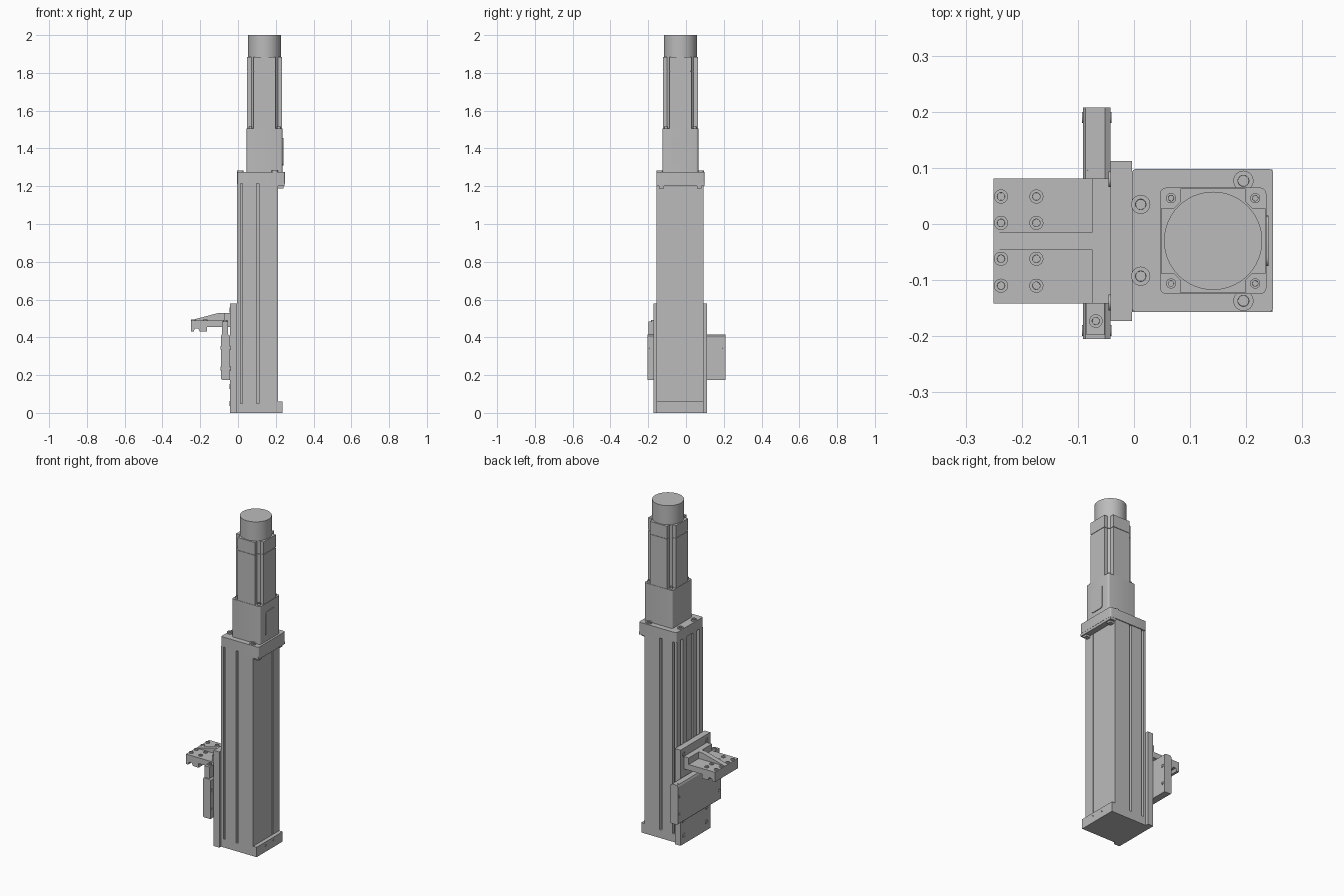
import bpy, bmesh, math
from mathutils import Matrix, Vector

cube = bpy.data.objects.get("Cube")
if cube:
    bpy.data.objects.remove(cube, do_unlink=True)

metal = bpy.data.materials.new("plain_grey")
metal.use_nodes = True
GREY = (0.5, 0.5, 0.5, 1)
metal.diffuse_color = GREY
metal.node_tree.nodes["Principled BSDF"].inputs["Base Color"].default_value = GREY


def finish(bm, name, smooth=False):
    bmesh.ops.recalc_face_normals(bm, faces=bm.faces)
    mesh = bpy.data.meshes.new(name)
    bm.to_mesh(mesh)
    bm.free()
    mesh.materials.append(metal)
    ob = bpy.data.objects.new(name, mesh)
    bpy.context.collection.objects.link(ob)
    if smooth:
        bpy.ops.object.select_all(action='DESELECT')
        ob.select_set(True)
        bpy.context.view_layer.objects.active = ob
        bpy.ops.object.shade_smooth_by_angle()
    return ob


def prism(name, pts, a, b, axis='z', round_by=0):
    """Extrude a 2D outline along z (outline xy), y (outline xz) or x (outline yz)."""
    place = {'z': lambda u, v, w: (u, v, w),
             'y': lambda u, v, w: (u, w, v),
             'x': lambda u, v, w: (w, u, v)}[axis]
    bm = bmesh.new()
    face = bm.faces.new([bm.verts.new(place(u, v, a)) for u, v in pts])
    side = Vector(place(0, 0, b - a))
    ext = bmesh.ops.extrude_face_region(bm, geom=[face], use_keep_orig=True)
    moved = [g for g in ext['geom'] if isinstance(g, bmesh.types.BMVert)]
    bmesh.ops.translate(bm, vec=side, verts=moved)
    if round_by:
        edges = [e for e in bm.edges
                 if (e.verts[0].co - e.verts[1].co).cross(side).length < 1e-7]
        bmesh.ops.bevel(bm, geom=edges, offset=round_by, segments=4,
                        profile=0.5, affect='EDGES')
    return finish(bm, name, round_by > 0)


def box(name, x, y, z, axis='z', round_by=0):
    u, v, w = {'z': (x, y, z), 'y': (x, z, y), 'x': (y, z, x)}[axis]
    pts = [(u[0], v[0]), (u[1], v[0]), (u[1], v[1]), (u[0], v[1])]
    return prism(name, pts, w[0], w[1], axis, round_by)


def screw(name, pos, r, h=0.008, facing=(0, 0, 1)):
    """Cap screw with a hexagon socket, its foot at pos."""
    bm = bmesh.new()
    bmesh.ops.create_cone(bm, cap_ends=True, segments=24, radius1=r, radius2=r,
                          depth=h, matrix=Matrix.Translation((0, 0, h / 2)))
    top = max(bm.faces, key=lambda f: f.calc_center_median().z)
    bmesh.ops.inset_region(bm, faces=[top], thickness=r * 0.45)
    bmesh.ops.inset_region(bm, faces=[top], thickness=r * 0.02, depth=-h * 0.7)
    turn = Vector((0, 0, 1)).rotation_difference(Vector(facing)).to_matrix().to_4x4()
    bm.transform(Matrix.Translation(pos) @ turn)
    return finish(bm, name, True)


def grooved(start, end, grooves):
    """Points from start to end with notches given as (centre, half width, depth)."""
    s, e = Vector(start), Vector(end)
    d = (e - s).normalized()
    inward = Vector((-d.y, d.x))
    pts = [s]
    for c, w, depth in sorted(grooves):
        p, q = s + d * (c - w), s + d * (c + w)
        pts += [p, p + inward * depth, q + inward * depth, q]
    return [tuple(p) for p in pts]


# Grooved rail housing
X0, X1, Y0, Y1 = -0.004, 0.212, -0.157, 0.093
W, D = X1 - X0, Y1 - Y0
side = [(0.022, 0.006, 0.015), (0.108, 0.007, 0.02)]
mirrored = [(W - c, w, d) for c, w, d in side]
outline = (grooved((X0, Y0), (X1, Y0), side)
           + grooved((X1, Y0), (X1, Y1), [(D / 2, 0.063, 0.004)])
           + grooved((X1, Y1), (X0, Y1), mirrored)
           + grooved((X0, Y1), (X0, Y0), [(D / 2 + s * 0.08, 0.012, 0.02) for s in (-1, 1)]
                     + [(D / 2, 0.03, 0.01)]))
prism("rail_housing", outline, 0.05, 1.215)

# End caps with overhanging lips
box("bottom_cap", (X0, X1), (Y0, Y1), (0, 0.05))
box("bottom_cap_lip", (X1, 0.235), (Y0, Y1), (0, 0.06))
box("top_cap", (X0, 0.248), (Y0, 0.098), (1.215, 1.275), round_by=0.008)
box("top_cap_lip", (X1, 0.247), (Y0, 0.097), (1.2, 1.215))
for y in (-0.13, 0.07):
    box("top_cap_lug", (X1, 0.24), (y - 0.013, y + 0.013), (1.188, 1.2))
for y in (-0.137, 0.077):
    screw("top_cap_screw", (0.195, y, 1.275), 0.018)
for y in (-0.093, 0.035):
    screw("rail_screw", (0.012, y, 1.275), 0.017)
for y in (-0.07, 0.008):
    for x, z in ((0.247, 1.225), (0.235, 0.04)):
        screw("cap_pin", (x, y, z), 0.007, 0.001, (1, 0, 0))

# Gearbox, motor and encoder
CX, CY, H = 0.141, -0.03, 0.095
box("gearbox", (CX - H, CX + H), (CY - H, CY + H), (1.275, 1.505), round_by=0.012)
box("gearbox_plate", (CX + H, CX + H + 0.004), (-0.075, 0.015), (1.31, 1.455), 'x', 0.015)


def cross(h, n, c):
    quarter = [(h, -h + n), (h, h - n), (h - n + c, h - n), (h - n, h - n + c)]
    pts = []
    for k in range(4):
        a = k * math.pi / 2
        co, si = round(math.cos(a)), round(math.sin(a))
        pts += [(CX + u * co - v * si, CY + u * si + v * co) for u, v in quarter]
    return pts


prism("motor_body", cross(0.093, 0.035, 0.012), 1.505, 1.807)
prism("motor_seam", cross(0.09, 0.035, 0.012), 1.807, 1.811)
prism("motor_rear", cross(0.093, 0.035, 0.012), 1.811, 1.885)
for sx in (-1, 1):
    for sy in (-1, 1):
        screw("motor_screw", (CX + sx * 0.075, CY + sy * 0.076, 1.505), 0.009, 0.012)

bm = bmesh.new()
bmesh.ops.create_cone(bm, cap_ends=True, segments=64, radius1=0.0875, radius2=0.0875,
                      depth=0.115, matrix=Matrix.Translation((CX, CY, 1.9425)))
finish(bm, "encoder_cover", True)

# Carriage plate and cross plate
box("carriage_plate", (-0.042, X0), (-0.173, 0.112), (0, 0.58))
for y in (-0.14, 0.08):
    for z in (0.05, 0.14, 0.545):
        screw("carriage_screw", (-0.042, y, z), 0.014, 0.003, (-1, 0, 0))
plate = [(-0.042, 0.175), (-0.085, 0.175), (-0.091, 0.181), (-0.091, 0.404),
         (-0.086, 0.415), (-0.052, 0.415), (-0.042, 0.408)]
prism("cross_plate", plate, -0.205, 0.208, 'y')
for y in (-0.19, 0.19):
    for z in (0.235, 0.345):
        for x, way in ((-0.042, 1), (-0.091, -1)):
            screw("cross_plate_screw", (x, y, z), 0.01, 0.002, (way, 0, 0))
for y in (0.097, 0.19):
    screw("cross_plate_pin", (-0.08, y, 0.413), 0.005, 0.003)

# Stop post beside the bracket
box("stop_post", (-0.085, -0.053), (-0.198, -0.142), (0.41, 0.485))
screw("stop_screw", (-0.068, -0.173, 0.485), 0.012)

# Toothed bracket with a centre rib
bracket = [(-0.25, 0.49), (-0.25, 0.43), (-0.235, 0.43), (-0.228, 0.447), (-0.21, 0.447),
           (-0.203, 0.43), (-0.165, 0.43), (-0.165, 0.455), (-0.042, 0.455),
           (-0.042, 0.53), (-0.075, 0.53), (-0.075, 0.49)]
prism("bracket", bracket, -0.142, 0.081, 'y')
prism("bracket_rib", [(-0.25, 0.49), (-0.075, 0.49), (-0.075, 0.53), (-0.1, 0.53)],
      -0.045, -0.015, 'y')
for x in (-0.237, -0.174):
    for y in (-0.11, -0.062, 0.002, 0.049):
        screw("bracket_screw", (x, y, 0.49), 0.0125, 0.004)
